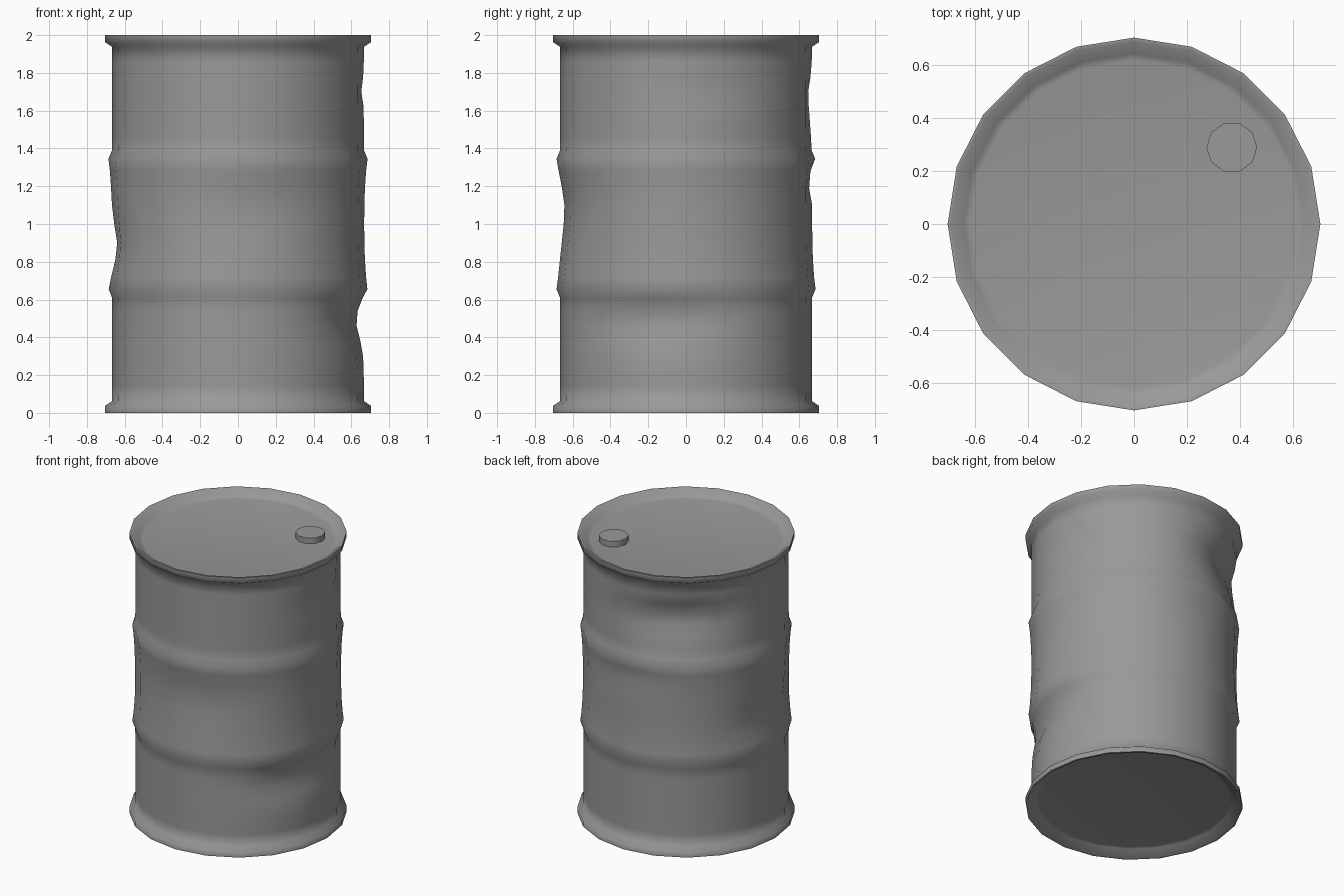
import bpy, bmesh
from math import sin, cos, pi, radians, exp, remainder, hypot

if "Cube" in bpy.data.objects:
    bpy.data.objects.remove(bpy.data.objects["Cube"])

steel = bpy.data.materials.new("grey steel")
steel.use_nodes = True
grey = (0.32, 0.32, 0.32, 1)
steel.diffuse_color = grey
steel.node_tree.nodes["Principled BSDF"].inputs["Base Color"].default_value = grey

# Dents: angle, height, half width (degrees), reach up, reach down, depth
DENTS = [
    (120, 1.70, 24, 0.08, 0.20, 0.09),   # upper back crush
    (-14, 0.50, 27, 0.08, 0.13, 0.055),  # lower side crush
    (-80, 1.10, 24, 0.13, 0.22, 0.03),   # front hollow
    (180, 0.88, 22, 0.13, 0.13, 0.03),   # left hollow
    (92, 1.24, 16, 0.06, 0.08, 0.03),    # back crease
    (10, 1.72, 18, 0.05, 0.06, 0.02),    # small side dent
]


def dented(angle, z, r):
    """Radius after pushing the dents into the wall."""
    for a, zc, width, up, down, depth in DENTS:
        da = remainder(angle - radians(a), 2 * pi) / radians(width)
        dz = (z - zc) / (up if z > zc else down)
        r -= depth * exp(-da * da - dz * dz)
    return r


def lathe(name, profile, sides, centre=(0, 0), shape=None, smooth=60):
    """Spin (radius, height) points into a closed solid."""
    bm = bmesh.new()
    rings = []
    for r, z in profile:
        ring = []
        for i in range(sides):
            a = 2 * pi * i / sides
            q = shape(a, z, r) if shape else r
            ring.append(bm.verts.new((centre[0] + q * cos(a), centre[1] + q * sin(a), z)))
        rings.append(ring)
    for low, high in zip(rings, rings[1:]):
        for i in range(sides):
            j = (i + 1) % sides
            bm.faces.new((low[i], low[j], high[j], high[i]))
    bm.faces.new(rings[0][::-1])
    bm.faces.new(rings[-1])
    bmesh.ops.recalc_face_normals(bm, faces=bm.faces)
    mesh = bpy.data.meshes.new(name)
    bm.to_mesh(mesh)
    bm.free()
    mesh.materials.append(steel)
    obj = bpy.data.objects.new(name, mesh)
    bpy.context.collection.objects.link(obj)
    bpy.ops.object.select_all(action="DESELECT")
    obj.select_set(True)
    bpy.context.view_layer.objects.active = obj
    bpy.ops.object.shade_smooth_by_angle(angle=radians(smooth))
    return obj


# Barrel: half profile from the recessed end to the middle, then mirrored
half = [(0.62, 0.05), (0.645, 0.045), (0.69, 0), (0.705, 0), (0.705, 0.037),
        (0.667, 0.062)]
half += [(0.666, 0.06 + 0.08 * i) for i in range(1, 7)]
half += [(0.667, 0.61), (0.686, 0.655), (0.678, 0.72), (0.672, 0.81), (0.669, 0.9)]
profile = half + [(0.668, 1)] + [(r, 2 - z) for r, z in reversed(half)]


def wall(angle, z, r):
    # rims and ends keep their round shape
    return dented(angle, z, r) if 0.07 < z < 1.93 else r


lathe("barrel_body", profile, 20, shape=wall)

# Filler cap on the lid
lathe("filler_cap", [(0.096, 1.94), (0.096, 1.99)], 10, centre=(0.37, 0.29), smooth=40)
